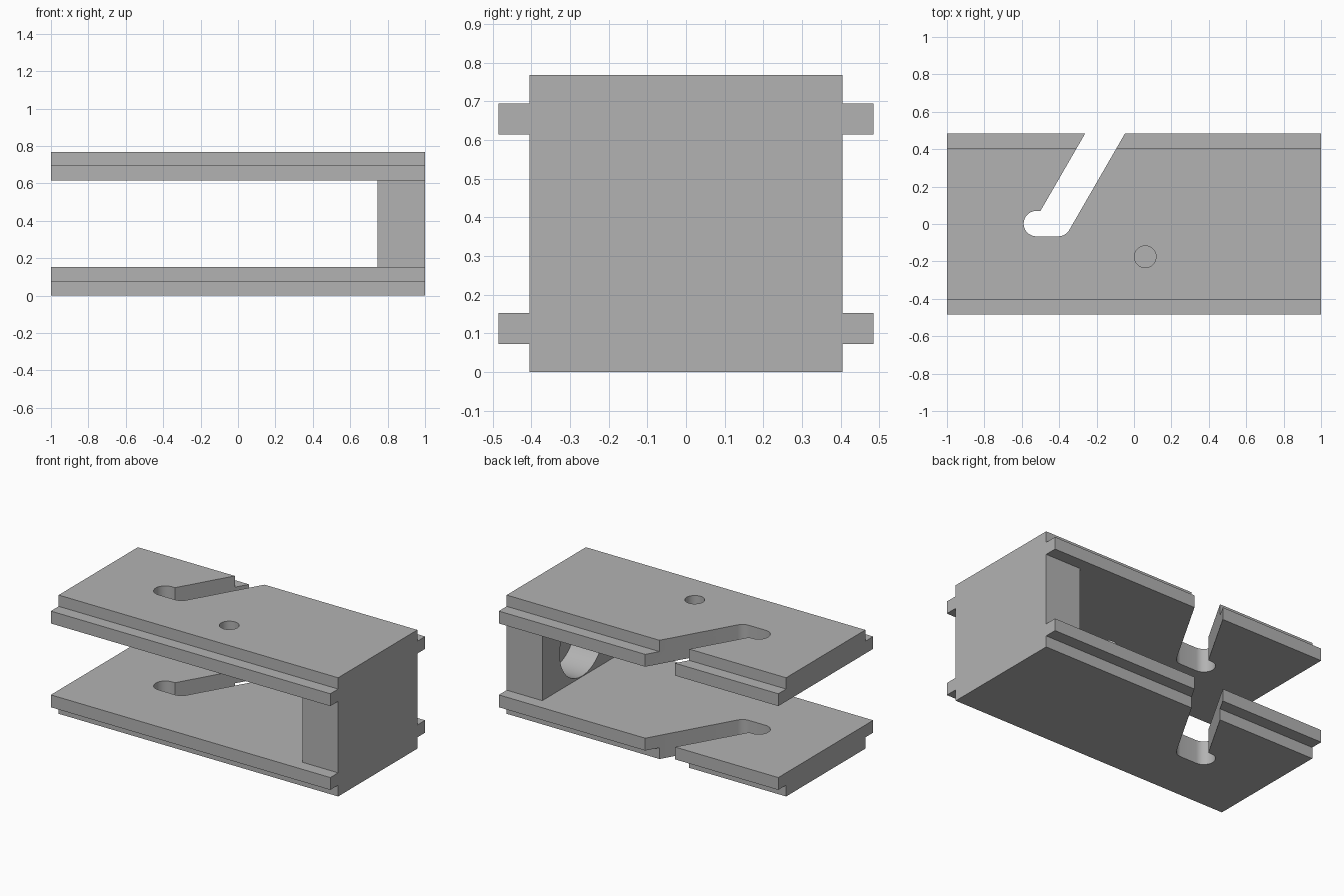
import bpy, bmesh, math
from mathutils import Vector

if "Cube" in bpy.data.objects:
    bpy.data.objects.remove(bpy.data.objects["Cube"], do_unlink=True)

grey = bpy.data.materials.new("plain grey")
grey.use_nodes = True
colour = (0.45, 0.45, 0.45, 1)
grey.diffuse_color = colour
grey.node_tree.nodes["Principled BSDF"].inputs["Base Color"].default_value = colour


def prism(name, outline, sweep):
    """Extrude a closed outline of 3D points along a vector."""
    bm = bmesh.new()
    face = bm.faces.new([bm.verts.new(p) for p in outline])
    moved = bmesh.ops.extrude_face_region(bm, geom=[face])["geom"]
    bmesh.ops.translate(bm, vec=Vector(sweep),
                        verts=[g for g in moved if isinstance(g, bmesh.types.BMVert)])
    bmesh.ops.recalc_face_normals(bm, faces=bm.faces)
    mesh = bpy.data.meshes.new(name)
    bm.to_mesh(mesh)
    bm.free()
    mesh.materials.append(grey)
    obj = bpy.data.objects.new(name, mesh)
    bpy.context.collection.objects.link(obj)
    return obj


def arc(cx, cy, r, start, end, steps):
    angles = [math.radians(start + (end - start) * i / steps) for i in range(steps + 1)]
    return [(cx + r * math.cos(a), cy + r * math.sin(a)) for a in angles]


def cut(target, cutter):
    cutter.hide_render = True
    mod = target.modifiers.new("cut", "BOOLEAN")
    mod.operation, mod.solver, mod.object = "DIFFERENCE", "EXACT", cutter
    bpy.context.view_layer.objects.active = target
    bpy.ops.object.modifier_apply(modifier=mod.name)
    bpy.data.objects.remove(cutter, do_unlink=True)


HEIGHT, BODY, RAIL = 0.768, 0.405, 0.485
LOW, HIGH = 0.153, 0.615      # inner faces of the two plates
STEP = 0.073                  # outer face to rail

# Block with side rails, as one section swept along its length
side = [(BODY, 0), (BODY, STEP), (RAIL, STEP), (RAIL, LOW), (BODY, LOW),
        (BODY, HIGH), (RAIL, HIGH), (RAIL, HEIGHT - STEP),
        (BODY, HEIGHT - STEP), (BODY, HEIGHT)]
section = side + [(-y, z) for y, z in reversed(side)]
body = prism("railed_body", [(-1, y, z) for y, z in section], (2, 0, 0))

# Gap between the plates, leaving the end block
gap = [(-1.1, LOW), (0.745, LOW), (0.745, HIGH), (-1.1, HIGH)]
cut(body, prism("gap_cutter", [(x, -0.6, z) for x, z in gap], (0, 1.2, 0)))

# Slanted slot with a rounded hook, through both plates
r, cx, cy = 0.068, -0.405, 0.002
slope = math.tan(math.radians(60))
reach = 0.6
hook = arc(-0.522, cy, r, 90, 270, 20)
corner = arc(cx, cy, r, 270, 330, 8)
ex, ey = corner[-1]
slot = hook + corner + [(ex + (reach - ey) / slope, reach),
                        (-0.5 + (reach - cy - r) / slope, reach), (-0.5, cy + r)]
cut(body, prism("slot_cutter", [(x, y, -0.1) for x, y in slot], (0, 0, 1)))

# Small hole through the top plate
ring = arc(0.06, -0.175, 0.058, 0, 360, 32)[:-1]
cut(body, prism("pin_hole_cutter", [(x, y, 0.5) for x, y in ring], (0, 0, 0.4)))

# Blind round bore in the inner face of the end block
ring = arc(0, HEIGHT / 2, 0.227, 0, 360, 48)[:-1]
cut(body, prism("bore_cutter", [(0.6, y, z) for y, z in ring], (0.345, 0, 0)))

bpy.ops.object.select_all(action="DESELECT")
body.select_set(True)
bpy.context.view_layer.objects.active = body
bpy.ops.object.shade_smooth_by_angle(angle=math.radians(25))
